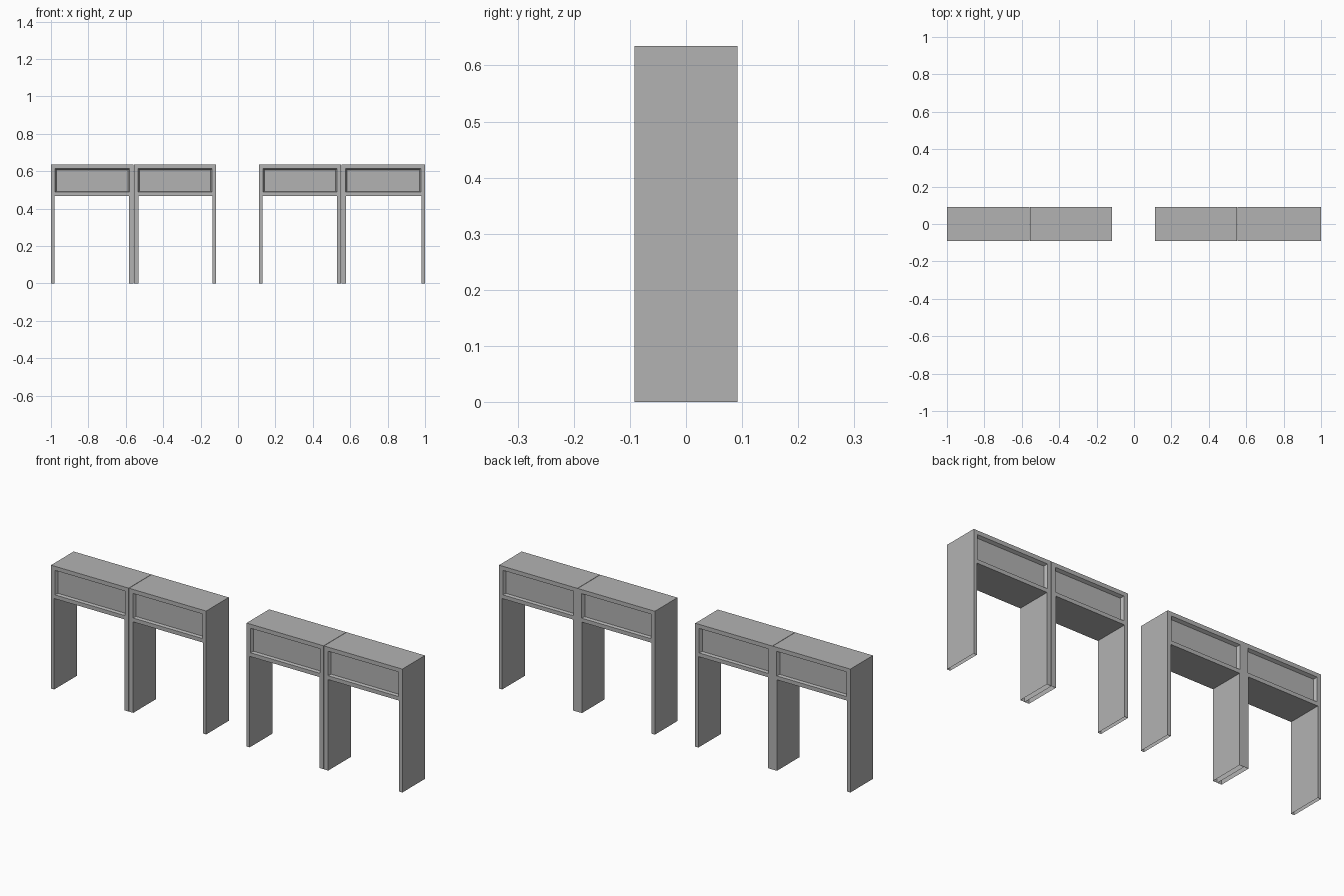
import bpy, bmesh

if "Cube" in bpy.data.objects:
    bpy.data.objects.remove(bpy.data.objects["Cube"], do_unlink=True)

grey = bpy.data.materials.new("plain_grey")
grey.use_nodes = True
colour = (0.45, 0.45, 0.45, 1)
grey.diffuse_color = colour
grey.node_tree.nodes["Principled BSDF"].inputs["Base Color"].default_value = colour

HALF_DEPTH, HEIGHT, BODY_BOTTOM = 0.092, 0.635, 0.468
WINDOW_BOTTOM, WINDOW_TOP = 0.488, 0.614
RECESS, BEZEL = 0.015, 0.008
OUTER_LEG, INNER_LEG = 0.018, 0.024


def rect_xz(bm, x0, x1, z0, z1, y):
    return [bm.verts.new((x, y, z)) for x, z in ((x0, z0), (x1, z0), (x1, z1), (x0, z1))]


def loft(bm, loops):
    """Join successive four-cornered loops and cap both ends."""
    for a, b in zip(loops, loops[1:]):
        for i in range(4):
            j = (i + 1) % 4
            bm.faces.new((a[i], a[j], b[j], b[i]))
    bm.faces.new(loops[0])
    bm.faces.new(loops[-1])


def finish(bm, name):
    bmesh.ops.recalc_face_normals(bm, faces=bm.faces)
    mesh = bpy.data.meshes.new(name)
    bm.to_mesh(mesh)
    bm.free()
    mesh.materials.append(grey)
    bpy.context.collection.objects.link(bpy.data.objects.new(name, mesh))


def cabinet(name, x0, x1):
    """Upper box with a bevelled recessed panel on the front and the back."""
    bm = bmesh.new()
    wx0, wx1 = x0 + 0.022, x1 - 0.022
    outer = (x0, x1, BODY_BOTTOM, HEIGHT)
    window = (wx0, wx1, WINDOW_BOTTOM, WINDOW_TOP)
    panel = (wx0 + BEZEL, wx1 - BEZEL, WINDOW_BOTTOM + BEZEL / 2, WINDOW_TOP - BEZEL)
    d, r = HALF_DEPTH, HALF_DEPTH - RECESS
    steps = ((panel, -r), (window, -d), (outer, -d), (outer, d), (window, d), (panel, r))
    loft(bm, [rect_xz(bm, *rect, y) for rect, y in steps])
    finish(bm, name)


def leg(name, x0, x1):
    """Hollow slab leg, open at the foot."""
    bm = bmesh.new()
    loft(bm, [rect_xz(bm, x0, x1, 0, BODY_BOTTOM, y) for y in (-HALF_DEPTH, HALF_DEPTH)])
    ends = [f for f in bm.faces if max(v.co.z for v in f.verts) == min(v.co.z for v in f.verts)]
    bmesh.ops.recalc_face_normals(bm, faces=bm.faces)
    bmesh.ops.delete(bm, geom=ends, context='FACES_ONLY')
    finish(bm, name)


# Two pairs of tables, each pair meeting at a shared middle seam
for side, left, seam, right in (("right", -1, -0.557, -0.117), ("left", 0.113, 0.553, 1)):
    tables = ((f"{side}_pair_first", left, seam - 0.001, OUTER_LEG, INNER_LEG),
              (f"{side}_pair_second", seam + 0.001, right, INNER_LEG, OUTER_LEG))
    for name, x0, x1, first_leg, last_leg in tables:
        cabinet(name + "_cabinet", x0, x1)
        leg(name + "_leg_a", x0, x0 + first_leg)
        leg(name + "_leg_b", x1 - last_leg, x1)
